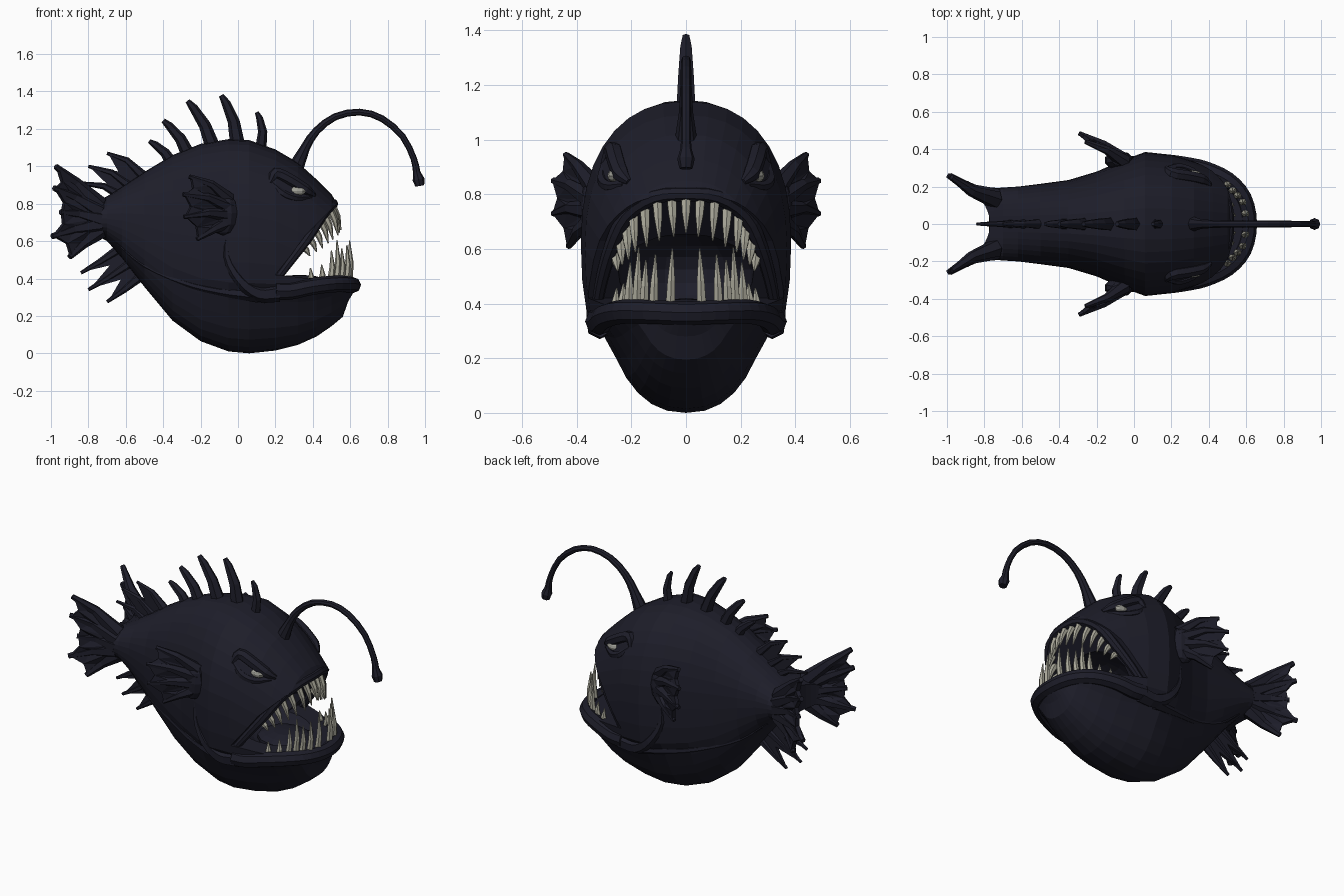
import bpy, bmesh, math
from mathutils import Vector as V

if "Cube" in bpy.data.objects:
    bpy.data.objects.remove(bpy.data.objects["Cube"])


def material(name, rgb):
    m = bpy.data.materials.new(name)
    m.diffuse_color = (*rgb, 1)
    m.use_nodes = True
    m.node_tree.nodes["Principled BSDF"].inputs["Base Color"].default_value = m.diffuse_color
    return m


SKIN = material("dark navy skin", (0.0125, 0.0125, 0.0225))
TOOTH = material("ivory tooth", (0.40, 0.39, 0.32))
EYE = material("grey eye", (0.34, 0.34, 0.30))


def finish(name, bm, mat=SKIN):
    bmesh.ops.recalc_face_normals(bm, faces=bm.faces)
    me = bpy.data.meshes.new(name)
    bm.to_mesh(me)
    bm.free()
    me.materials.append(mat)
    ob = bpy.data.objects.new(name, me)
    bpy.context.collection.objects.link(ob)
    return ob


def loft(bm, rings):
    vs = [[bm.verts.new(p) for p in r] for r in rings]
    n = len(vs[0])
    for a, b in zip(vs, vs[1:]):
        for i in range(n):
            bm.faces.new((a[i], a[(i + 1) % n], b[(i + 1) % n], b[i]))
    bm.faces.new(vs[0])
    bm.faces.new(vs[-1][::-1])


def smooth(pts, k=3):
    """Catmull-Rom resampling of a short path"""
    p = [V(q) for q in pts]
    p = [2 * p[0] - p[1]] + p + [2 * p[-1] - p[-2]]
    out = []
    for i in range(1, len(p) - 2):
        a, b, c, d = p[i - 1:i + 3]
        for j in range(k):
            t = j / k
            out.append(0.5 * (2 * b + (c - a) * t + (2 * a - 5 * b + 4 * c - d) * t * t
                              + (3 * b - a - 3 * c + d) * t ** 3))
    return out + [p[-2]]


def tube(bm, pts, radii, n=6):
    """Tapered tube; radii are spread evenly along the path"""
    pts = [V(p) for p in pts]
    rings, side = [], None
    for i, p in enumerate(pts):
        d = (pts[min(i + 1, len(pts) - 1)] - pts[max(i - 1, 0)]).normalized()
        if side is None:
            side = d.cross(V((0, 1, 0) if abs(d.y) < 0.8 else (0, 0, 1)))
        side = (side - d * side.dot(d)).normalized()
        up = d.cross(side)
        f = i / (len(pts) - 1) * (len(radii) - 1)
        k = min(int(f), len(radii) - 2)
        r = radii[k] + (radii[k + 1] - radii[k]) * (f - k)
        rings.append([p + (side * math.cos(a) + up * math.sin(a)) * r
                      for a in (2 * math.pi * j / n for j in range(n))])
    loft(bm, rings)


def ball(name, loc, scale, mat=SKIN, seg=12):
    bm = bmesh.new()
    bmesh.ops.create_uvsphere(bm, u_segments=seg, v_segments=seg // 2 + 1, radius=1)
    for v in bm.verts:
        v.co = V(loc) + V([a * b for a, b in zip(v.co, scale)])
    return finish(name, bm, mat)


# Body stations: x, top, bottom, widest height, half width
ST = [(-.77, .80, .64, .72, .18), (-.70, .84, .60, .72, .195), (-.62, .89, .51, .71, .20),
      (-.50, .97, .355, .68, .215), (-.35, 1.06, .175, .64, .235), (-.20, 1.12, .065, .62, .28),
      (-.05, 1.145, .01, .62, .345), (.06, 1.14, 0, .62, .385), (.20, 1.09, .015, .60, .37),
      (.32, 1.02, .045, .55, .335), (.42, .93, .09, .52, .30), (.50, .85, .145, .50, .265),
      (.56, .75, .195, .48, .225), (.59, .66, .28, .46, .18), (.62, .60, .33, .45, .12)]
P = 2.3  # roundness of the cross-section


def belly(x, s):
    """Narrowing of the hanging belly below the jaw line"""
    t = min(1, max(0, (s - .42) / .2))
    return 1 - .18 * t * t * (3 - 2 * t) * min(1, max(0, (x + .4) / .5))


def half_width(x, z):
    """Body half width at a given x and z"""
    i = max(k for k in range(len(ST) - 1) if ST[k][0] <= x)
    t = (x - ST[i][0]) / (ST[i + 1][0] - ST[i][0])
    _, top, bot, mid, w = [a + (b - a) * t for a, b in zip(ST[i], ST[i + 1])]
    s = abs(z - mid) / (top - mid if z > mid else mid - bot)
    return w * max(0, 1 - s ** P) ** (1 / P) * (belly(x, s) if z < mid else 1)


bm = bmesh.new()
rings = []
for x, top, bot, mid, w in ST:
    ring = []
    for j in range(36):
        a = 2 * math.pi * j / 36
        c, s = math.cos(a), math.sin(a)
        y = math.copysign(abs(c) ** (2 / P), c) * w
        h = abs(s) ** (2 / P)
        # the rear end is hollowed between the tail fins
        dx = -.09 * (y / w) ** 2 if x == ST[0][0] else 0
        ring.append((x + dx, y * (belly(x, h) if s < 0 else 1),
                     mid + (h * (top - mid) if s > 0 else -h * (mid - bot))))
    rings.append(ring)
loft(bm, rings)
bmesh.ops.triangulate(bm, faces=[f for f in bm.faces if len(f.verts) > 4])
body = finish("body", bm)

# Open mouth: a wedge through the cheeks plus a hollow throat
bm = bmesh.new()
wedge = [(.20, .42), (.28, .52), (.36, .63), (.56, .83), (.9, 1.1), (.9, .39), (.45, .39), (.30, .41)]
loft(bm, [[(x, y, z) for x, z in wedge] for y in (-.6, .6)])
cutters = [finish("mouth_cutter", bm), ball("throat_cutter", (.28, 0, .50), (.26, .25, .17), seg=20)]
for c in cutters:
    c.hide_render = True
    mod = body.modifiers.new("mouth", "BOOLEAN")
    mod.operation, mod.solver, mod.object = "DIFFERENCE", "EXACT", c
    bpy.context.view_layer.objects.active = body
    bpy.ops.object.modifier_apply(modifier=mod.name)
    bpy.data.objects.remove(c)

# Lips
UP = [(.51, 0, .80), (.495, .115, .79), (.44, .215, .725), (.37, .27, .615), (.285, .305, .50), (.21, .325, .40)]
LOW = [(.615, 0, .365), (.585, .14, .37), (.50, .235, .37), (.38, .29, .355), (.28, .31, .335), (.20, .32, .335)]
for name, path, rad in (("upper_lip", UP, [.02, .03, .026, .03, .02]),
                        ("lower_lip", LOW, [.05, .045, .043, .045, .05])):
    full = [(x, -y, z) for x, y, z in path[:0:-1]] + path
    bm = bmesh.new()
    tube(bm, smooth(full), rad, 8)
    finish(name, bm)
ball("tongue", (.33, 0, .37), (.17, .15, .05))


# Teeth follow the lips; each entry is position along the half lip, length
def teeth(name, path, entries, sign, lean):
    bm = bmesh.new()
    for t, ln in entries:
        k = int(t)
        p = V(path[k]).lerp(V(path[k + 1]), t - k)
        p.y *= .92
        p.x -= .01
        for s in ((1, -1) if t > 0 else (1,)):
            q = V((p.x, p.y * s, p.z))
            tip = q + V((lean, -.008 * s * (t > 0), sign * ln))
            tube(bm, [q, q.lerp(tip, .5) + V((.008, 0, 0)), tip], [.021, .016, .003], 6)
    finish(name, bm, TOOTH)


teeth("upper_teeth", UP, [(0, .14), (.5, .15), (1, .16), (1.5, .15), (1.95, .14), (2.4, .12),
                          (2.85, .09), (3.3, .06)], -1, .05)
teeth("lower_teeth", LOW, [(.45, .235), (.93, .21), (1.3, .19), (1.6, .235), (1.95, .18), (2.4, .11),
                           (2.9, .10)], 1, .005)

# Back spines: base x, z and tip x, z, radius
SPINES = [(.12, 1.08, .10, 1.29, .026), (.0, 1.10, -.09, 1.38, .034), (-.13, 1.09, -.27, 1.35, .034),
          (-.26, 1.05, -.40, 1.245, .032), (-.35, 1.01, -.475, 1.135, .028)]
for i, (x, z, tx, tz, r) in enumerate(SPINES):
    bm = bmesh.new()
    b, t = V((x, 0, z)), V((tx, 0, tz))
    tube(bm, [b, b.lerp(t, .5) + V((.022, 0, .0)), b.lerp(t, .85) + V((.012, 0, 0)), t],
         [r * 1.2, r * .95, r * .7, r * .4], 6)
    finish(f"back_spine_{i + 1}", bm)


# Webbed fins: rays given as (base, tip)
def fin(name, rays, r0, bend, notch=.62, thick=.018):
    bm, web = bmesh.new(), bmesh.new()
    rays = [(V(a), V(b)) for a, b in rays]
    mids = [a.lerp(b, .55) + V(bend) for a, b in rays]
    for (a, b), m in zip(rays, mids):
        tube(bm, [a, m, b], [r0, r0 * .6, r0 * .3], 6)
    finish(name + "_rays", bm)
    for i in range(len(rays) - 1):
        (a, b), (c, d) = rays[i], rays[i + 1]
        n = a.lerp(b, notch).lerp(c.lerp(d, notch), .5)
        v = [web.verts.new(p) for p in (a, mids[i], a.lerp(b, .96), n, c.lerp(d, .96), mids[i + 1], c)]
        for f in ((0, 1, 3), (1, 2, 3), (3, 4, 5), (3, 5, 6), (0, 3, 6)):
            web.faces.new([v[k] for k in f])
    mod = finish(name + "_web", web).modifiers.new("thickness", "SOLIDIFY")
    mod.thickness, mod.offset = thick, 0


fin("rear_back_fin", [((-.50, 0, .94), (-.70, 0, 1.07)), ((-.56, 0, .88), (-.80, 0, 1.0)),
                      ((-.60, 0, .83), (-.84, 0, .91))], .030, (.015, 0, .02), .5)
fin("rear_belly_fin", [((-.60, 0, .58), (-.84, 0, .43)), ((-.55, 0, .50), (-.80, 0, .34)),
                       ((-.50, 0, .43), (-.70, 0, .275))], .030, (.0, 0, -.005), .45)

for s, side in ((1, "left"), (-1, "right")):
    # Paired tail fans
    fin(side + "_tail_fin", [((-.74, s * .13, .79), (-.975, s * .25, 1.0)),
                             ((-.74, s * .145, .76), (-.985, s * .26, .885)),
                             ((-.74, s * .15, .72), (-.95, s * .24, .755)),
                             ((-.74, s * .145, .69), (-.995, s * .26, .625)),
                             ((-.74, s * .13, .66), (-.90, s * .22, .515))], .05, (0, -s * .02, .008), .84, .025)
    # Side fins
    fin(side + "_side_fin", [((-.05, s * .33, .82), (-.26, s * .44, .945)),
                             ((-.05, s * .34, .78), (-.295, s * .485, .85)),
                             ((-.05, s * .34, .74), (-.29, s * .485, .73)),
                             ((-.06, s * .34, .70), (-.22, s * .43, .61))], .04, (.02, s * .005, .015), .84, .022)
    ball(side + "_fin_root", (-.08, s * .34, .75), (.08, .05, .12), seg=10)

    def on_skin(x, z, out=0):
        return (x, s * (half_width(x, z) + out), z)

    # Eye under an angry brow, with lower lid
    ball(side + "_eye", on_skin(.315, .868, -.012), (.05, .03, .026), EYE, 10)
    bm = bmesh.new()
    tube(bm, smooth([on_skin(.17, .91, -.012), on_skin(.20, .96, -.006), on_skin(.28, .925, .004),
                     on_skin(.36, .875, .006), on_skin(.41, .845, -.005)]), [.012, .034, .034, .032, .012], 7)
    tube(bm, smooth([on_skin(.18, .91, -.012), on_skin(.24, .855, -.008), on_skin(.31, .83, -.008),
                     on_skin(.39, .835, -.01)]), [.012, .022, .02, .012], 6)
    finish(side + "_eyelids", bm)
    # Gill fold and belly fold lying on the skin
    for name, path, rad in (
            ("gill_fold", [(-.05, .68), (-.06, .52), (.01, .39), (.11, .32), (.22, .325)], [.006, .02, .03, .045, .05]),
            ("belly_fold", [(-.66, .60), (-.50, .47), (-.30, .38), (-.10, .33), (.11, .31)], [.008, .014, .016, .02, .04])):
        bm = bmesh.new()
        tube(bm, smooth([on_skin(x, z, -.012) for x, z in path]), rad, 6)
        finish(f"{side}_{name}", bm)

# Lure stalk with bulb
bm = bmesh.new()
tube(bm, smooth([(.30, 0, .97), (.36, 0, 1.10), (.42, 0, 1.19), (.52, 0, 1.265), (.65, 0, 1.29), (.77, 0, 1.255),
                 (.88, 0, 1.16), (.94, 0, 1.04), (.955, 0, .97), (.965, 0, .93), (.972, 0, .895)], 2),
     [.045, .026, .021, .019, .018, .018, .017, .017, .02, .032, .024], 8)
finish("lure", bm)
